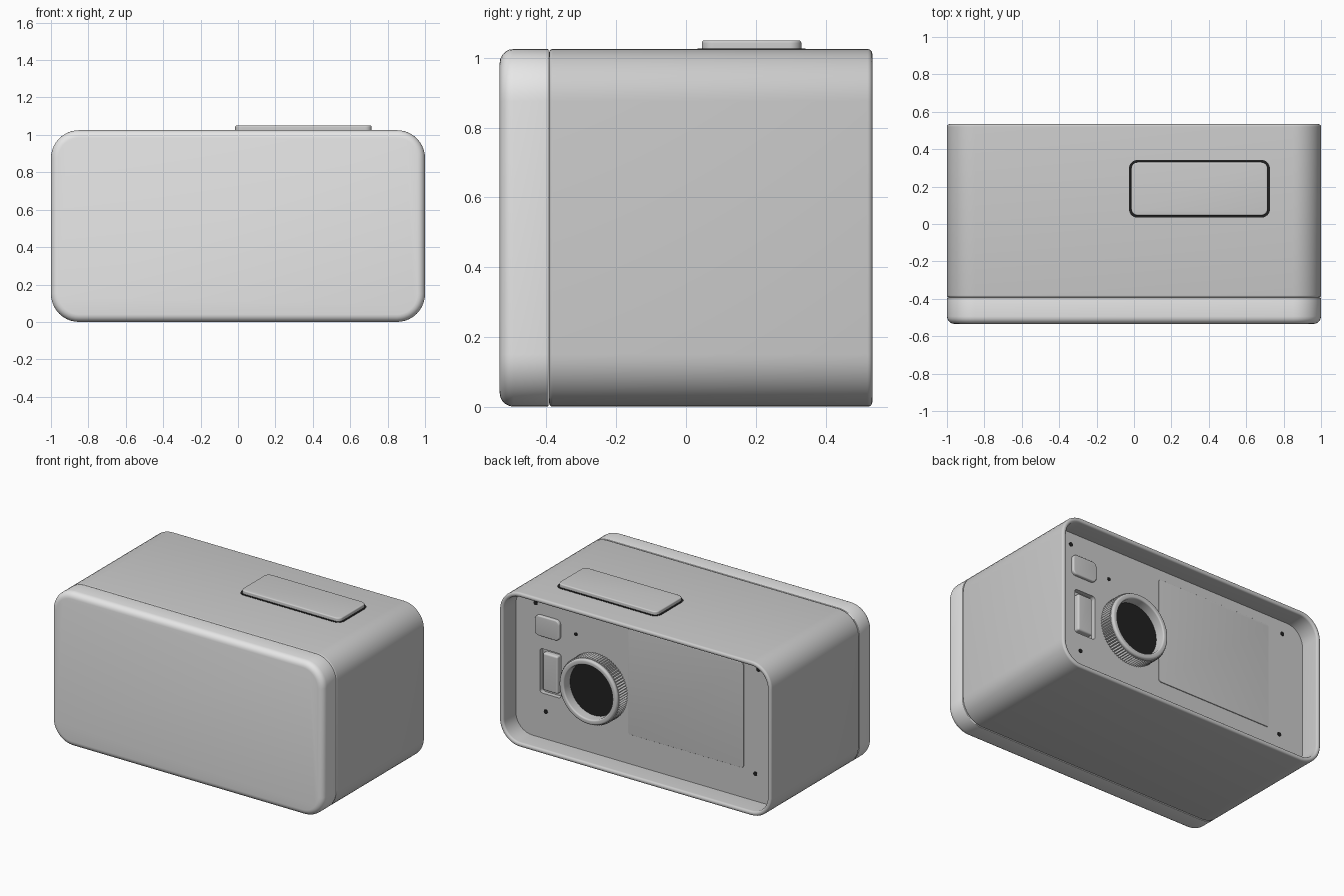
import bpy, bmesh, math

cube = bpy.data.objects.get("Cube")
if cube:
    bpy.data.objects.remove(cube, do_unlink=True)


def material(name, value):
    m = bpy.data.materials.new(name)
    m.use_nodes = True
    color = (value, value, value, 1)
    m.diffuse_color = color
    m.node_tree.nodes["Principled BSDF"].inputs["Base Color"].default_value = color
    return m


LIGHT = material("light grey", 0.8)
GREY = material("mid grey", 0.6)
BLACK = material("black", 0.015)


def rounded_rect(cx, cy, w, h, r, inset=0, steps=10):
    """Outline of a rounded rectangle, shrunk by inset."""
    w, h, r = w / 2 - inset, h / 2 - inset, max(r - inset, 0.003)
    pts = []
    for q, (sx, sy) in enumerate([(1, 1), (-1, 1), (-1, -1), (1, -1)]):
        for k in range(steps + 1):
            a = math.radians(90) * (q + k / steps)
            pts.append((cx + sx * (w - r) + r * math.cos(a),
                        cy + sy * (h - r) + r * math.sin(a)))
    return pts


def circle(cx, cy, r, count=160, tooth=0):
    """Circle outline; tooth pulls every second point inward."""
    return [(cx + (r - tooth * (i % 2)) * math.cos(math.tau * i / count),
             cy + (r - tooth * (i % 2)) * math.sin(math.tau * i / count))
            for i in range(count)]


def round_edge(end, direction, r, n=5):
    """(position, inset) pairs going from the side wall onto the end face."""
    return [(end - direction * r * (1 - math.sin(a)), r * (1 - math.cos(a)))
            for a in (math.pi / 2 * k / n for k in range(n + 1))]


def loft(name, rings, mat, axis="y"):
    """Skin a list of (position, outline) rings and close both ends."""
    bm = bmesh.new()
    loops = [[bm.verts.new((u, t, v) if axis == "y" else (u, v, t)) for u, v in pts]
             for t, pts in rings]
    for a, b in zip(loops, loops[1:]):
        for i in range(len(a)):
            j = (i + 1) % len(a)
            bm.faces.new((a[i], a[j], b[j], b[i]))
    bm.faces.new(loops[0])
    bm.faces.new(loops[-1])
    bmesh.ops.recalc_face_normals(bm, faces=bm.faces)
    mesh = bpy.data.meshes.new(name)
    bm.to_mesh(mesh)
    bm.free()
    obj = bpy.data.objects.new(name, mesh)
    bpy.context.collection.objects.link(obj)
    mesh.materials.append(mat)
    return obj


def smooth(obj):
    bpy.ops.object.select_all(action="DESELECT")
    obj.select_set(True)
    bpy.context.view_layer.objects.active = obj
    bpy.ops.object.shade_smooth_by_angle()
    return obj


def slab(name, rect, start, end, mat, r0=0.0, r1=0.0, axis="y"):
    """Rounded-rectangle block with rounded start and end edges."""
    first = round_edge(start, -1, r0)[::-1] if r0 else [(start, 0)]
    last = round_edge(end, 1, r1) if r1 else [(end, 0)]
    rings = [(t, rounded_rect(*rect, inset=i)) for t, i in first + last]
    return smooth(loft(name, rings, mat, axis))


PANEL = 0.40          # y of the recessed back panel
BACK = 0.534          # y of the rear rim
SHELL = (0, 0.5125, 2, 1.025, 0.15)

# Front cover
slab("front_cover", SHELL, -BACK, -0.394, LIGHT, 0.04, 0.004)

# Main housing: outer wall, rounded rear rim, inner wall, back panel
profile = round_edge(-0.392, -1, 0.01)[::-1]
profile += round_edge(BACK, 1, 0.014)
profile += [(t, 0.03 - i) for t, i in round_edge(BACK, 1, 0.014)[::-1]]
profile += [(PANEL, 0.03)]
housing = loft("housing", [(t, rounded_rect(*SHELL, inset=i)) for t, i in profile], GREY)

# Recess for the rocker switch
SLOT = (0.716, 0.476, 0.156, 0.295, 0.02)
cutter = loft("slot_cutter", [(t, rounded_rect(*SLOT)) for t in (PANEL - 0.03, PANEL + 0.05)], GREY)
cutter.hide_render = True
cut = housing.modifiers.new("slot", "BOOLEAN")
cut.object = cutter
cut.operation = "DIFFERENCE"
cut.solver = "EXACT"
bpy.context.view_layer.objects.active = housing
bpy.ops.object.modifier_apply(modifier=cut.name)
bpy.data.objects.remove(cutter, do_unlink=True)
smooth(housing)
slab("rocker_switch", (0.716, 0.476, 0.11, 0.25, 0.012), PANEL - 0.03, PANEL + 0.005, GREY, r1=0.012)

# Square push button on the back
slab("back_button", (0.73, 0.78, 0.18, 0.135, 0.03), PANEL - 0.01, PANEL + 0.02, GREY, r1=0.008)

# Display plate on the back
slab("display_plate", (-0.28, 0.578, 0.85, 0.70, 0.015), PANEL - 0.004, PANEL + 0.005, GREY, r1=0.002)

# Top button with its dark surrounding gap
slab("top_button_gap", (0.35, 0.188, 0.754, 0.309, 0.047), 1.02, 1.027, BLACK, axis="z")
slab("top_button", (0.35, 0.188, 0.73, 0.285, 0.035), 1.02, 1.05, GREY, r1=0.008, axis="z")

# Knurled control ring with a dark core
KX, KZ, KR = 0.37, 0.48, 0.222
FRONT = PANEL + 0.102
outer = [(PANEL - 0.005, circle(KX, KZ, KR, tooth=0.009)),
         (FRONT - 0.022, circle(KX, KZ, KR, tooth=0.009)),
         (FRONT - 0.021, circle(KX, KZ, KR - 0.008))]
lip = [(t, circle(KX, KZ, KR - 0.008 - i)) for t, i in round_edge(FRONT, 1, 0.014)]
bore = [(t, circle(KX, KZ, 0.178 + i)) for t, i in round_edge(FRONT, 1, 0.01)[::-1]]
bore.append((PANEL + 0.03, circle(KX, KZ, 0.178)))
smooth(loft("control_ring", outer + lip + bore, GREY))
smooth(loft("control_core", [(t, circle(KX, KZ, 0.177, 64)) for t in (PANEL + 0.028, PANEL + 0.036)], BLACK))

# Small dark screw holes and indicator
for i, (x, z, r) in enumerate([(0.825, 0.915, 0.014), (0.75, 0.212, 0.014),
                               (-0.812, 0.91, 0.014), (-0.79, 0.212, 0.014),
                               (0.53, 0.786, 0.012)]):
    name = "indicator" if i == 4 else f"screw_hole_{i + 1}"
    smooth(loft(name, [(t, circle(x, z, r, 16)) for t in (PANEL - 0.004, PANEL + 0.003)], BLACK))
